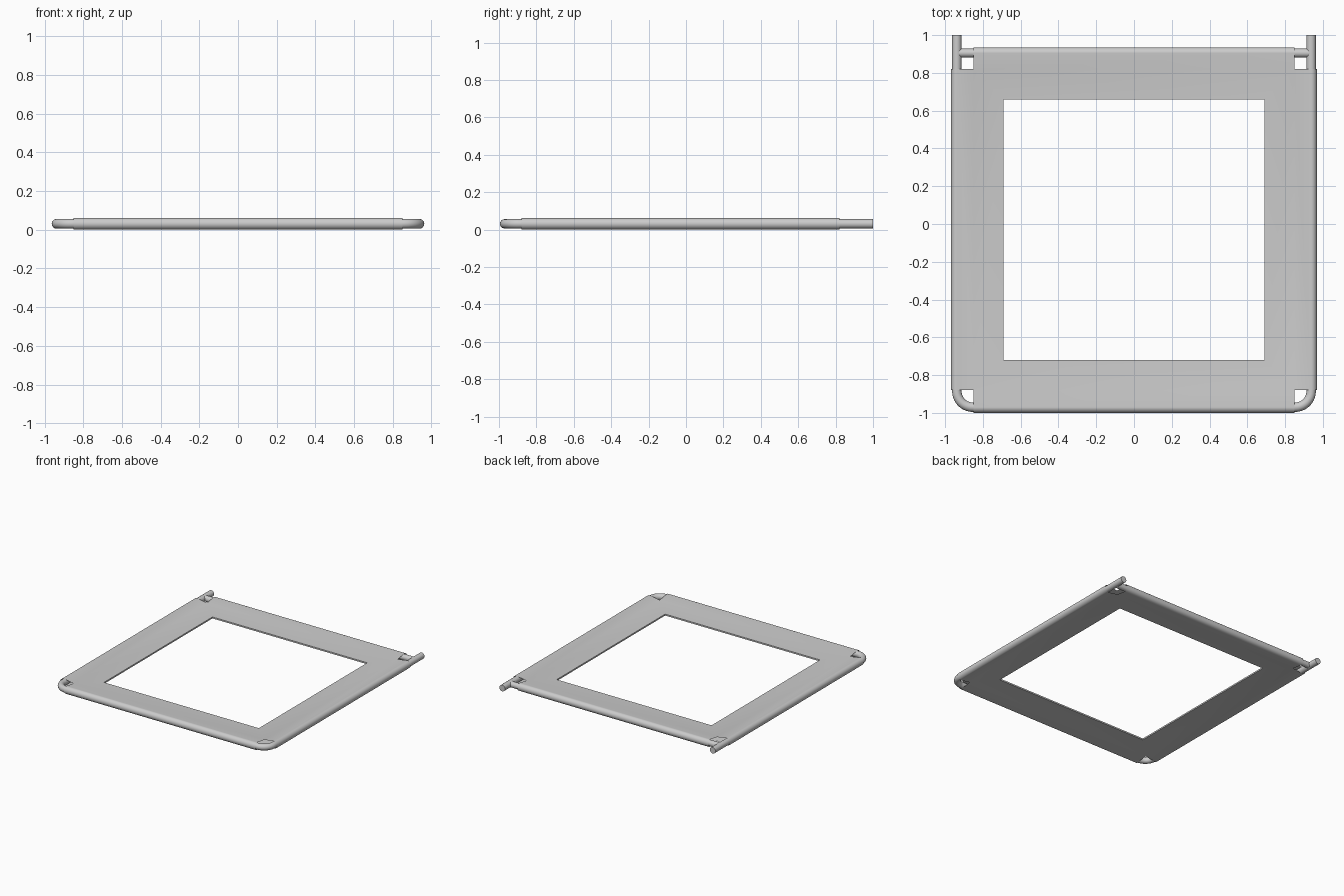
import bpy, bmesh
from math import sin, cos, pi, radians

if "Cube" in bpy.data.objects:
    bpy.data.objects.remove(bpy.data.objects["Cube"])

ZC = 0.031                      # height of the tube centre line
R_TUBE, R_SLEEVE = 0.025, 0.030
TX, Y_BACK, Y_FRONT = 0.938, 0.905, -0.970


def smooth(obj):
    bpy.ops.object.select_all(action='DESELECT')
    obj.select_set(True)
    bpy.context.view_layer.objects.active = obj
    bpy.ops.object.shade_smooth_by_angle(angle=radians(35))


def tube(name, pts, radius):
    cu = bpy.data.curves.new(name, 'CURVE')
    cu.dimensions = '3D'
    cu.bevel_depth = radius
    cu.bevel_resolution = 6
    cu.use_fill_caps = True
    sp = cu.splines.new('POLY')
    sp.points.add(len(pts) - 1)
    for p, (x, y) in zip(sp.points, pts):
        p.co = (x, y, ZC, 1)
    obj = bpy.data.objects.new(name, cu)
    bpy.context.collection.objects.link(obj)
    bpy.ops.object.select_all(action='DESELECT')
    obj.select_set(True)
    bpy.context.view_layer.objects.active = obj
    bpy.ops.object.convert(target='MESH')
    smooth(bpy.context.view_layer.objects.active)


# U-shaped tube with rounded front corners
BEND, N = 0.085, 10
arc = [(TX - BEND + BEND * cos(a), Y_FRONT + BEND - BEND * sin(a))
       for a in (i * pi / 2 / N for i in range(N + 1))]
half = [(TX, 1.0)] + arc
tube("frame_tube", half + [(-x, y) for x, y in reversed(half)], R_TUBE)

# Straight bar across the back
tube("back_crossbar", [(-TX, Y_BACK), (TX, Y_BACK)], 0.0235)

# Fabric border: mitred ring round the opening plus a sleeve flap on each side
bm = bmesh.new()
T_IN = 0.006                    # half thickness at the opening
T_MID = 0.0155                  # half thickness at the notch line


def ring(hx, y0, y1, z):
    return [bm.verts.new((x, y, z)) for x, y in
            ((-hx, y0), (hx, y0), (hx, y1), (-hx, y1))]


hole = {s: ring(0.69, -0.72, 0.66, ZC + s * T_IN) for s in (-1, 1)}
mid = {s: ring(0.85, -0.88, 0.82, ZC + s * T_MID) for s in (-1, 1)}
sides = [((0, -1), -Y_FRONT), ((1, 0), TX), ((0, 1), Y_BACK), ((-1, 0), TX)]
for i, ((nx, ny), dist) in enumerate(sides):
    j = (i + 1) % 4
    for s in (-1, 1):
        bm.faces.new((hole[s][i], hole[s][j], mid[s][j], mid[s][i]))
    bm.faces.new((hole[-1][i], hole[-1][j], hole[1][j], hole[1][i]))
    # sleeve wrapping the tube from its underside to its top
    rows = [(mid[-1][i], mid[-1][j])]
    for k in range(17):
        a = -pi / 2 + pi * k / 16
        d, z = dist + R_SLEEVE * cos(a), ZC + R_SLEEVE * sin(a)
        row = []
        for v in (mid[1][i], mid[1][j]):
            row.append(bm.verts.new((nx * d if nx else v.co.x,
                                     ny * d if ny else v.co.y, z)))
        rows.append(tuple(row))
    rows.append((mid[1][i], mid[1][j]))
    for (a, b), (c, d) in zip(rows, rows[1:]):
        bm.faces.new((a, b, d, c))
bmesh.ops.recalc_face_normals(bm, faces=bm.faces)
me = bpy.data.meshes.new("fabric_border")
bm.to_mesh(me)
bm.free()
fabric = bpy.data.objects.new("fabric_border", me)
bpy.context.collection.objects.link(fabric)
smooth(fabric)
